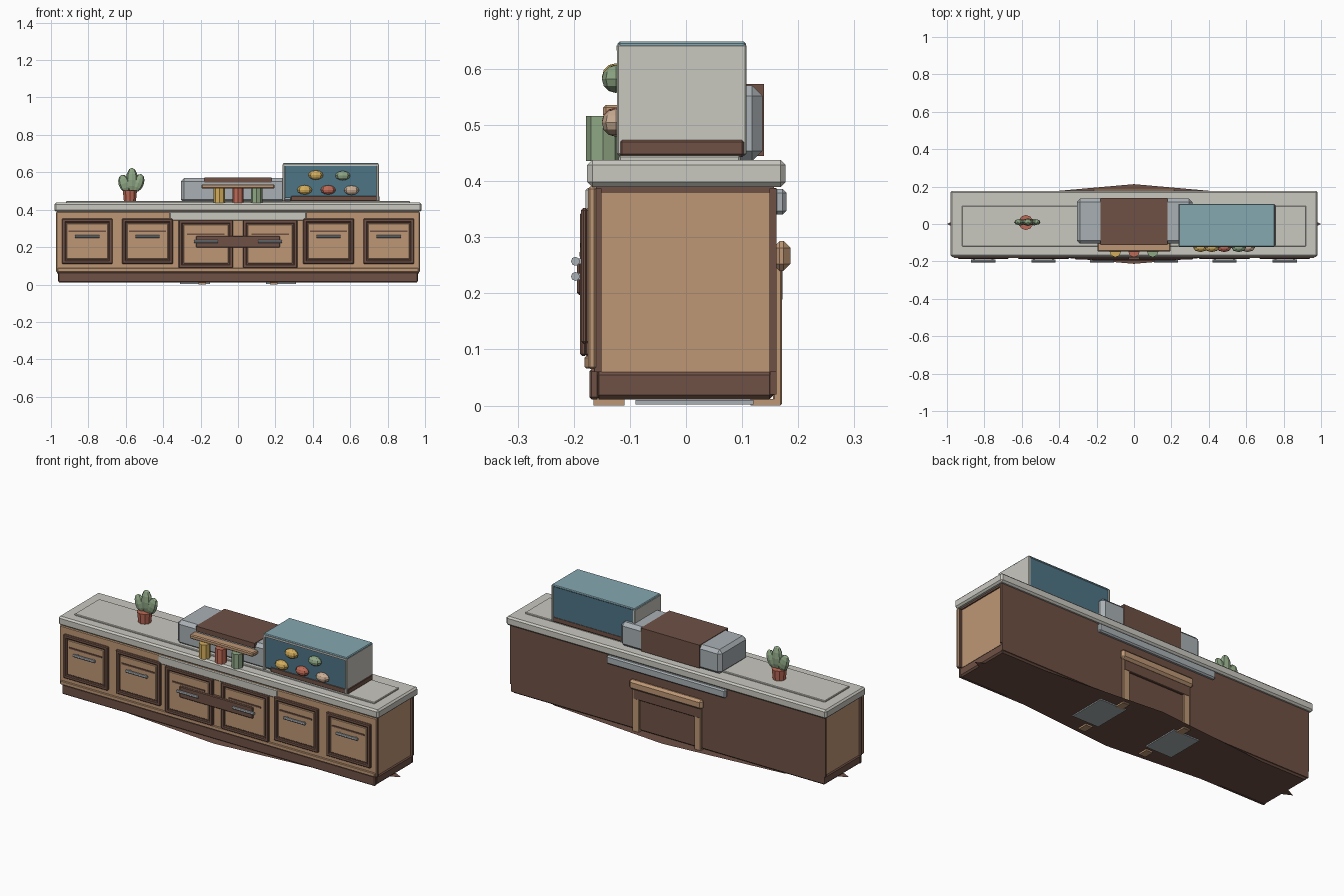
import bpy, bmesh, math
from mathutils import Matrix

if "Cube" in bpy.data.objects:
    bpy.data.objects.remove(bpy.data.objects["Cube"])


def lin(c):
    c /= 255
    return c / 12.92 if c <= 0.04045 else ((c + 0.055) / 1.055) ** 2.4


def colour(name, r, g, b):
    m = bpy.data.materials.new(name)
    m.diffuse_color = (lin(r), lin(g), lin(b), 1)
    m.use_nodes = True
    m.node_tree.nodes["Principled BSDF"].inputs["Base Color"].default_value = m.diffuse_color
    return m


WOOD = colour("light wood", 190, 151, 117)
BROWN = colour("dark brown", 111, 81, 69)
STONE = colour("pale stone", 201, 200, 192)
METAL = colour("grey metal", 169, 176, 180)
SKY = colour("light blue glass", 133, 168, 177)
BLUE = colour("deep blue glass", 78, 117, 134)
GREEN = colour("leaf green", 143, 167, 133)
RED = colour("clay red", 190, 106, 86)
YELLOW = colour("mustard yellow", 212, 174, 92)
TAN = colour("bread tan", 205, 176, 150)


def finish(name, bm, mat, bevel=0.0):
    me = bpy.data.meshes.new(name)
    bm.to_mesh(me)
    bm.free()
    me.materials.append(mat)
    ob = bpy.data.objects.new(name, me)
    bpy.context.collection.objects.link(ob)
    if bevel:
        mod = ob.modifiers.new("edge", "BEVEL")
        mod.width = bevel
        mod.segments = 1
    return ob


def box(name, mat, x, y, z, bevel=0.0):
    bm = bmesh.new()
    bmesh.ops.create_cube(bm, size=1)
    for v in bm.verts:
        v.co = [(lo + hi) / 2 + c * (hi - lo) for c, (lo, hi) in zip(v.co, (x, y, z))]
    return finish(name, bm, mat, bevel)


def cylinder(name, mat, loc, r1, r2, depth, sides=8, rot=None):
    bm = bmesh.new()
    m = Matrix.Translation(loc) @ (rot or Matrix.Identity(4))
    bmesh.ops.create_cone(bm, cap_ends=True, segments=sides, radius1=r1, radius2=r2, depth=depth, matrix=m)
    return finish(name, bm, mat)


def ellipsoid(name, mat, loc, size, tilt=0.0):
    bm = bmesh.new()
    m = Matrix.Translation(loc) @ Matrix.Rotation(tilt, 4, "Y") @ Matrix.Diagonal((*size, 1))
    bmesh.ops.create_uvsphere(bm, u_segments=8, v_segments=6, radius=1, matrix=m)
    return finish(name, bm, mat)


# Cabinet carcass
box("cabinet_body", WOOD, (-0.955, 0.955), (-0.162, 0.152), (0.06, 0.39))
box("front_panel", WOOD, (-0.972, 0.972), (-0.175, -0.16), (0.065, 0.39), 0.004)
box("back_panel", BROWN, (-0.962, 0.962), (0.15, 0.161), (0.02, 0.388))
box("plinth", BROWN, (-0.96, 0.96), (-0.163, 0.157), (0.011, 0.062), 0.008)
box("front_kickboard", BROWN, (-0.96, 0.96), (-0.172, -0.155), (0.011, 0.065), 0.004)
box("front_lower_lip", WOOD, (-0.965, 0.965), (-0.181, -0.166), (0.066, 0.088), 0.003)
for s in (-1, 1):
    for y in (-0.157, 0.155):
        box("corner_trim", BROWN, (s * 0.957 - 0.01, s * 0.957 + 0.01), (y - 0.006, y + 0.006), (0.06, 0.387))
    box("side_top_trim", BROWN, (s * 0.952 - 0.01, s * 0.952 + 0.01), (-0.16, 0.157), (0.38, 0.39))

# Flat eight-sided floor sheet
bm = bmesh.new()
bm.faces.new([bm.verts.new((math.cos(i * math.pi / 4), 0.213 * math.sin(i * math.pi / 4), 0.008))
              for i in range(8)])
finish("floor_sheet", bm, BROWN)

# Countertop with raised centre
box("countertop", STONE, (-0.982, 0.982), (-0.176, 0.177), (0.389, 0.438), 0.009)
box("countertop_raised_panel", STONE, (-0.92, 0.92), (-0.12, 0.097), (0.43, 0.446), 0.003)
box("front_ledge", STONE, (-0.365, 0.365), (-0.179, -0.16), (0.342, 0.388), 0.004)
box("back_ledge", METAL, (-0.365, 0.365), (0.155, 0.179), (0.34, 0.386), 0.007)


# Doors: dark backing frame, raised border, wood panel, groove and handle
def door(x0, x1, z0, z1, y, rail_z, handle_z):
    w = 0.02
    box("door_backing", BROWN, (x0, x1), (y + 0.008, -0.165), (z0, z1), 0.004)
    for a, b in ((x0, x0 + w), (x1 - w, x1)):
        box("door_stile", BROWN, (a, b), (y, y + 0.012), (z0, z1), 0.004)
    for a, b in ((z0, z0 + w), (z1 - w, z1)):
        box("door_rail", BROWN, (x0 + w / 2, x1 - w / 2), (y, y + 0.012), (a, b), 0.004)
    box("door_panel", WOOD, (x0 + w + 0.005, x1 - w - 0.005), (y + 0.003, y + 0.012),
        (z0 + w + 0.005, z1 - w - 0.005), 0.003)
    cx = (x0 + x1) / 2
    box("door_groove", BROWN, (cx - 0.1, cx + 0.1), (y - 0.001, y + 0.006), (rail_z - 0.004, rail_z + 0.004))
    cylinder("door_handle", METAL, (cx, -0.197, handle_z), 0.008, 0.008, 0.13, 8, Matrix.Rotation(math.pi / 2, 4, "Y"))
    for s in (-1, 1):
        box("handle_post", METAL, (cx + s * 0.05 - 0.005, cx + s * 0.05 + 0.005), (-0.196, y + 0.005),
            (handle_z - 0.005, handle_z + 0.005))


for s in (-1, 1):
    for a, b in ((0.67, 0.942), (0.348, 0.62)):
        door(min(s * a, s * b), max(s * a, s * b), 0.11, 0.352, -0.187, 0.286, 0.257)
    door(min(s * 0.026, s * 0.317), max(s * 0.026, s * 0.317), 0.088, 0.345, -0.189, 0.27, 0.23)
box("front_middle_bar", BROWN, (-0.225, 0.225), (-0.194, -0.17), (0.197, 0.26), 0.004)

# Rear wooden frame with feet and base plates
box("rear_crossbar", WOOD, (-0.225, 0.225), (0.155, 0.186), (0.24, 0.293), 0.012)
box("rear_brown_bar", BROWN, (-0.205, 0.205), (0.155, 0.172), (0.186, 0.26), 0.003)
for s in (-1, 1):
    x = s * 0.19
    box("rear_post", WOOD, (x - 0.02, x + 0.02), (0.155, 0.171), (0.0, 0.25), 0.003)
    for y0, y1 in ((0.115, 0.168), (-0.165, -0.11)):
        box("frame_foot", WOOD, (x - 0.02, x + 0.02), (y0, y1), (0.0, 0.012))
    box("base_plate", METAL, (s * 0.23 - 0.08, s * 0.23 + 0.08), (-0.09, 0.12), (0.002, 0.01))

# Counter machine with brown cover wrapping over top and back
box("machine_body", METAL, (-0.306, 0.312), (-0.105, 0.136), (0.436, 0.57), 0.018)
box("machine_top_cover", BROWN, (-0.18, 0.18), (-0.112, 0.138), (0.545, 0.573))
box("machine_back_cover", BROWN, (-0.18, 0.18), (0.12, 0.139), (0.445, 0.573))

# Jars under a small shelf
box("jar_shelf", WOOD, (-0.195, 0.195), (-0.148, -0.1), (0.513, 0.536), 0.005)
for x, mat in ((-0.1, YELLOW), (0, RED), (0.1, GREEN)):
    cylinder("jar", mat, (x, -0.148, 0.476), 0.03, 0.03, 0.08, 8)

# Display case
box("case_base", BROWN, (0.28, 0.756), (-0.119, 0.105), (0.443, 0.475), 0.005)
box("case_back_glass", BLUE, (0.25, 0.74), (-0.117, 0.104), (0.462, 0.64))
box("case_top_glass", SKY, (0.24, 0.752), (-0.122, 0.107), (0.638, 0.649), 0.004)
for x in (0.238, 0.74):
    box("case_end_panel", STONE, (x, x + 0.013), (-0.123, 0.108), (0.446, 0.644), 0.003)
box("case_front_top_edge", STONE, (0.245, 0.747), (-0.1235, -0.11), (0.633, 0.642))

# Baked goods on the case front
for x, z, mat in ((0.416, 0.585, YELLOW), (0.56, 0.582, GREEN), (0.356, 0.506, YELLOW),
                  (0.482, 0.506, RED), (0.607, 0.504, TAN)):
    ellipsoid("baked_good", mat, (x, -0.125, z), (0.04, 0.025, 0.025))

# Potted cactus
cylinder("plant_pot", RED, (-0.578, 0.008, 0.47), 0.033, 0.04, 0.066, 10)
ellipsoid("cactus_stem", GREEN, (-0.567, 0.01, 0.56), (0.032, 0.02, 0.064))
ellipsoid("cactus_left_arm", GREEN, (-0.608, 0.01, 0.54), (0.031, 0.018, 0.048), -0.3)
ellipsoid("cactus_right_arm", GREEN, (-0.533, 0.01, 0.543), (0.03, 0.018, 0.05), 0.35)
